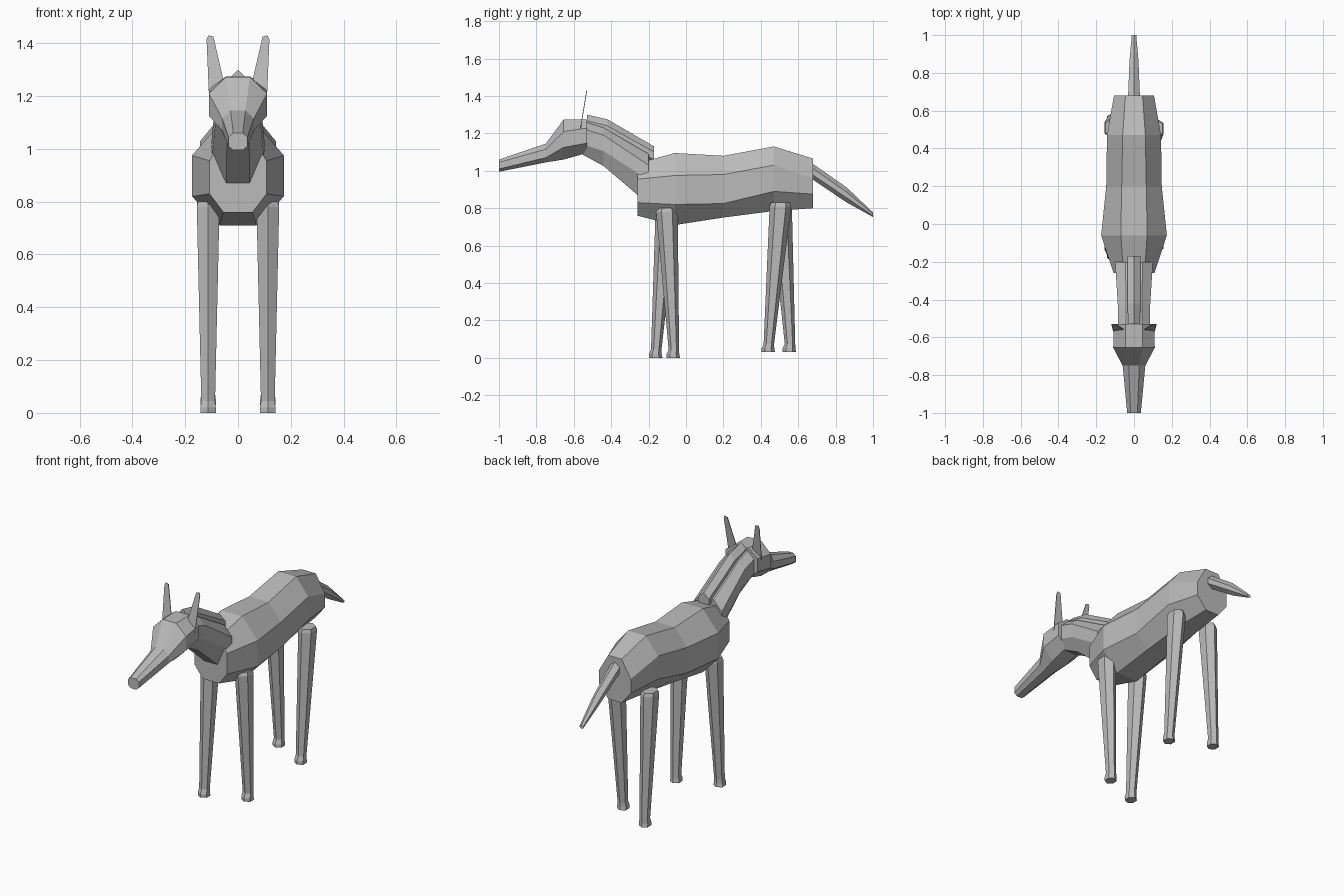
import bpy, bmesh
from mathutils import Vector

cube = bpy.data.objects.get("Cube")
if cube:
    bpy.data.objects.remove(cube)

grey = bpy.data.materials.new("plain_grey")
grey.use_nodes = True
colour = (0.5, 0.5, 0.5, 1)
grey.diffuse_color = colour
grey.node_tree.nodes["Principled BSDF"].inputs["Base Color"].default_value = colour


def loft(name, rings):
    """Skin a closed, flat-shaded tube through rings of points."""
    bm = bmesh.new()
    loops = [[bm.verts.new(p) for p in ring] for ring in rings]
    n = len(loops[0])
    for a, b in zip(loops, loops[1:]):
        for i in range(n):
            j = (i + 1) % n
            bm.faces.new((a[i], a[j], b[j], b[i]))
    bm.faces.new(loops[0])
    bm.faces.new(loops[-1])
    bmesh.ops.recalc_face_normals(bm, faces=bm.faces)
    mesh = bpy.data.meshes.new(name)
    bm.to_mesh(mesh)
    bm.free()
    mesh.materials.append(grey)
    obj = bpy.data.objects.new(name, mesh)
    bpy.context.collection.objects.link(obj)
    return obj


def octagon(y, flat, wide, bottom, low, high, top):
    """Upright eight-sided section across the body at depth y."""
    half = [(flat, bottom), (wide, low), (wide, high), (flat, top)]
    pts = half + [(-x, z) for x, z in reversed(half)]
    return [Vector((x, y, z)) for x, z in pts]


def hexagon_up(y, wide, bottom, low, high, top):
    """Upright six-sided section with a ridge at top and bottom."""
    pts = [(0, bottom), (wide, low), (wide, high), (0, top), (-wide, high), (-wide, low)]
    return [Vector((x, y, z)) for x, z in pts]


def hexagon_flat(x, y, z, rx, ry):
    """Level six-sided section with points to the front and back."""
    pts = [(0, -1), (1, -.5), (1, .5), (0, 1), (-1, .5), (-1, -.5)]
    return [Vector((x + rx * a, y + ry * b, z)) for a, b in pts]


# Torso
loft("body", [octagon(*s) for s in (
    (-.26, .055, .108, .76, .83, .955, 1.04),
    (-.06, .07, .174, .71, .82, .975, 1.095),
    (.20, .065, .147, .75, .825, .98, 1.08),
    (.47, .06, .143, .785, .89, 1.03, 1.13),
    (.68, .045, .106, .80, .875, .96, 1.065))])

# Neck
loft("neck", [octagon(*s) for s in (
    (-.55, .042, .085, 1.085, 1.14, 1.225, 1.265),
    (-.44, .042, .085, 1.025, 1.105, 1.19, 1.23),
    (-.20, .045, .10, .82, .95, 1.03, 1.09))])

# Head and snout
loft("head", [octagon(*s) for s in (
    (-1.0, .018, .036, .995, 1.01, 1.045, 1.06),
    (-.75, .028, .06, 1.045, 1.07, 1.115, 1.145),
    (-.655, .045, .11, 1.06, 1.125, 1.21, 1.273),
    (-.53, .045, .108, 1.095, 1.148, 1.228, 1.275))])

# Mane along the back of the neck
loft("mane", [hexagon_up(*s) for s in (
    (-.53, .032, 1.19, 1.22, 1.268, 1.30),
    (-.42, .034, 1.16, 1.19, 1.24, 1.275),
    (-.17, .034, 1.04, 1.06, 1.10, 1.13))])

# Tail
loft("tail", [hexagon_up(*s) for s in (
    (.66, .032, .965, .99, 1.025, 1.05),
    (.86, .024, .83, .855, .885, .91),
    (1.0, .012, .753, .76, .77, .777))])

# Thin blade ears, leaning back
for side, label in ((1, "left"), (-1, "right")):
    outline = [(.110, 1.20), (.119, 1.415), (.112, 1.43), (.093, 1.425), (.055, 1.26), (.075, 1.20)]
    loft(label + "_ear", [
        [Vector((side * x, -.565 + (z - 1.22) * .165 + d, z)) for x, z in outline]
        for d in (-.002, .002)])

# Legs: top depth, foot depth, ground height and top height
for name, side, top_y, foot_y, floor, top in (
        ("front_left_leg", 1, -.102, -.068, 0, .80),
        ("front_right_leg", -1, -.105, -.162, 0, .80),
        ("rear_left_leg", 1, .505, .44, .03, .83),
        ("rear_right_leg", -1, .508, .553, .03, .83)):
    x = side * .113
    loft(name, [
        hexagon_flat(x, foot_y, floor, .029, .036),
        hexagon_flat(x, foot_y - .002, floor + .02, .029, .034),
        hexagon_flat(x, foot_y + .003, floor + .045, .026, .028),
        hexagon_flat(x, top_y, top - .02, .043, .058),
        hexagon_flat(x, top_y, top, .038, .05)])
